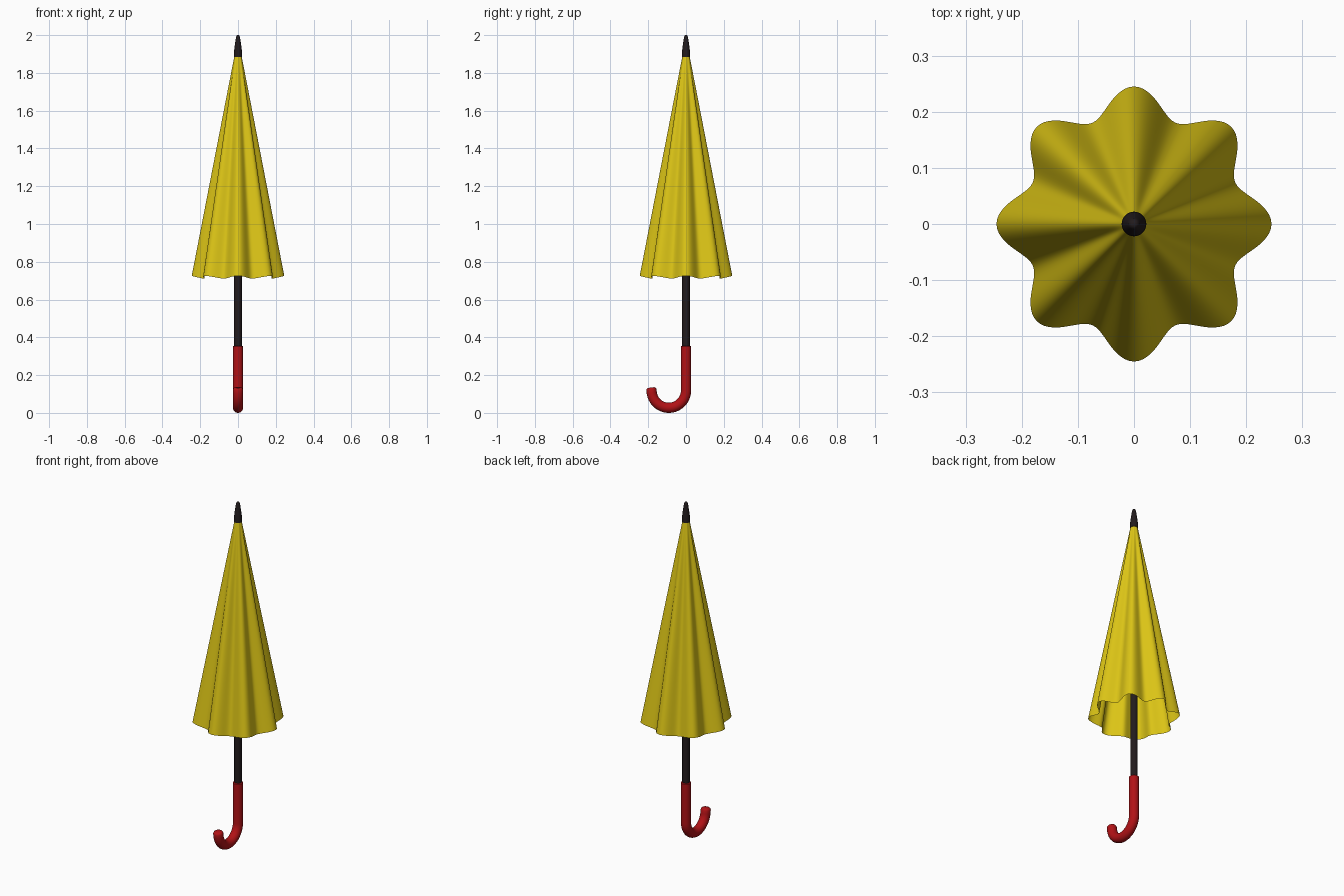
import bpy, bmesh, math
from mathutils import Vector

cube = bpy.data.objects.get("Cube")
if cube:
    bpy.data.objects.remove(cube)


def material(name, color):
    m = bpy.data.materials.new(name)
    m.use_nodes = True
    m.diffuse_color = (*color, 1)
    m.node_tree.nodes["Principled BSDF"].inputs["Base Color"].default_value = (*color, 1)
    return m


yellow = material("yellow fabric", (0.72, 0.56, 0.008))
black = material("dark metal", (0.016, 0.011, 0.012))
red = material("red handle", (0.44, 0.006, 0.008))


def skin(name, rings, mat, caps=True):
    """Join closed rings of points into a smooth skin."""
    bm = bmesh.new()
    loops = [[bm.verts.new(p) for p in ring] for ring in rings]
    n = len(loops[0])
    for a, b in zip(loops, loops[1:]):
        for i in range(n):
            j = (i + 1) % n
            bm.faces.new((a[i], a[j], b[j], b[i]))
    if caps:
        bm.faces.new(loops[0][::-1])
        bm.faces.new(loops[-1])
    mesh = bpy.data.meshes.new(name)
    bm.to_mesh(mesh)
    bm.free()
    mesh.materials.append(mat)
    ob = bpy.data.objects.new(name, mesh)
    bpy.context.collection.objects.link(ob)
    bpy.ops.object.select_all(action="DESELECT")
    ob.select_set(True)
    bpy.context.view_layer.objects.active = ob
    bpy.ops.object.shade_smooth_by_angle(angle=math.radians(40))
    return ob


def tube(name, stations, mat, sides=32):
    """Round tube through (y, z, radius, tilt) stations in the side plane."""
    rings = []
    for y, z, r, tilt in stations:
        across = Vector((0, math.cos(tilt), math.sin(tilt)))
        ring = []
        for i in range(sides):
            t = math.tau * i / sides
            ring.append(Vector((r * math.cos(t), y, z)) + across * r * math.sin(t))
        rings.append(ring)
    return skin(name, rings, mat)


# Shaft and ferrule
tube("shaft", [(0, 0.33, 0.02, 0), (0, 1.9, 0.02, 0)], black)
ferrule = [(1.885, 0.022), (1.91, 0.0215), (1.94, 0.018), (1.97, 0.0135),
           (1.99, 0.0105), (1.997, 0.008), (2.0, 0.004)]
tube("ferrule", [(0, z, r, 0) for z, r in ferrule], black)

# Pleated canopy, open at the bottom, with a gently scalloped hem
RIBS, STEPS, SIDES = 8, 24, 192
rings = []
for k in range(STEPS + 1):
    f = k / STEPS
    ring = []
    for i in range(SIDES):
        t = math.tau * i / SIDES
        wave = math.cos(RIBS * t)
        r = 0.019 + f * (0.201 + 0.025 * wave)
        z = 1.89 - f * (1.172 - 0.007 * wave)
        ring.append((r * math.cos(t), r * math.sin(t), z))
    rings.append(ring)
skin("canopy", rings[::-1], yellow, caps=False)

# Hooked handle: softened top, straight grip, arc towards the front, rounded end
R, GRIP = 0.091, 0.027
CZ = R + GRIP
END = math.radians(172)
path = [(0, 0.355, GRIP - 0.004, math.pi), (0, 0.351, GRIP, math.pi)]
for k in range(29):
    a = END * k / 28
    path.append((R * math.cos(a) - R, CZ - R * math.sin(a), GRIP, math.pi - a))
y0, z0 = path[-1][:2]
for step, r in ((0.018, GRIP), (0.025, GRIP - 0.003), (0.029, GRIP - 0.009)):
    path.append((y0 - step * math.sin(math.pi - END),
                 z0 + step * math.cos(math.pi - END), r, math.pi - END))
tube("hook_handle", path, red)
